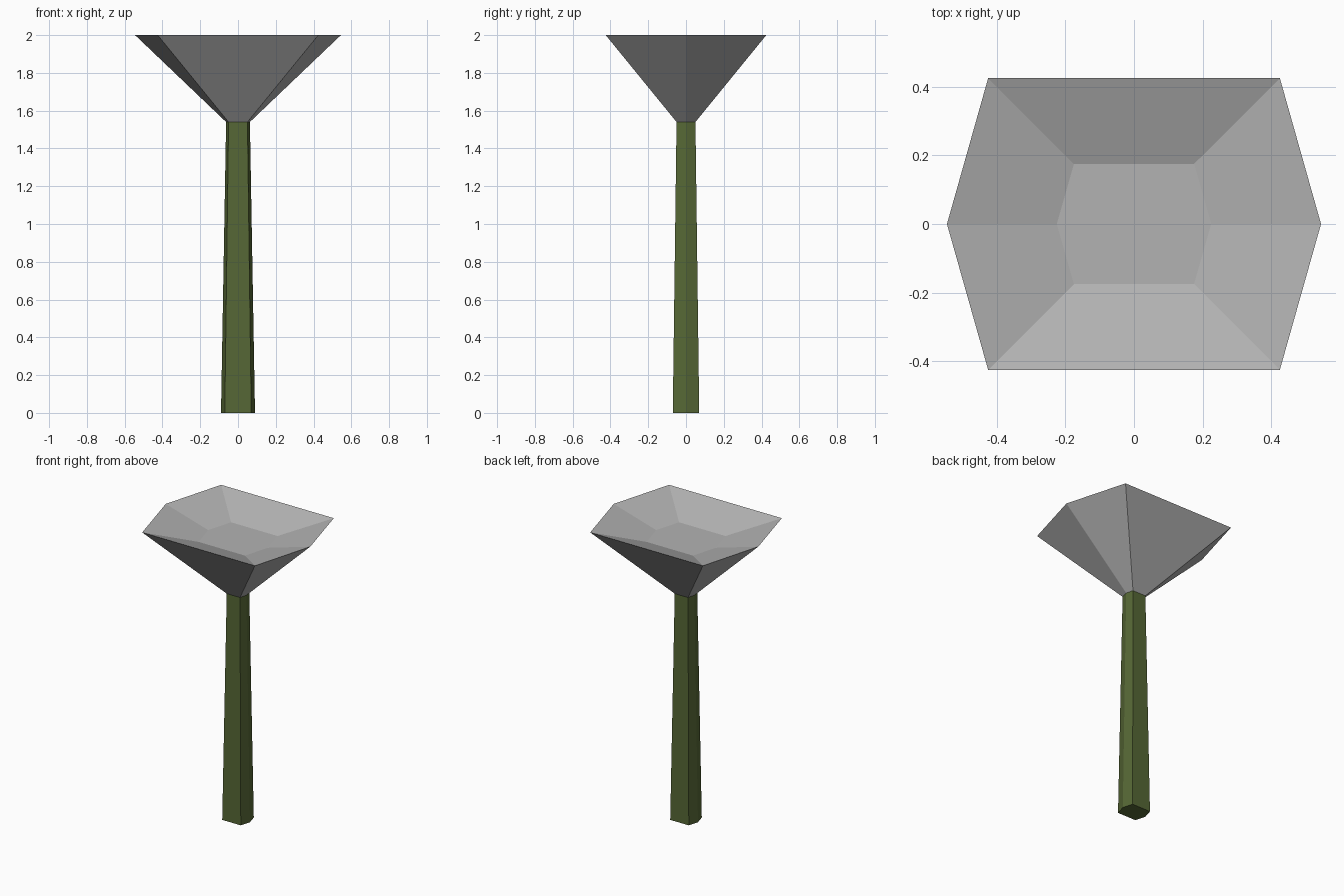
import bpy

if "Cube" in bpy.data.objects:
    bpy.data.objects.remove(bpy.data.objects["Cube"])


def material(name, rgb):
    m = bpy.data.materials.new(name)
    m.diffuse_color = (*rgb, 1.0)
    m.use_nodes = True
    m.node_tree.nodes["Principled BSDF"].inputs["Base Color"].default_value = m.diffuse_color
    return m


def hex_ring(tip, corner, z):
    """Stretched hexagon: two tips on the x axis, four square corners."""
    return [(tip, 0, z), (corner, corner, z), (-corner, corner, z),
            (-tip, 0, z), (-corner, -corner, z), (corner, -corner, z)]


def hex_loft(name, levels, mat):
    """Closed solid lofted through hexagons, listed from bottom to top."""
    verts = [v for level in levels for v in hex_ring(*level)]
    faces = [tuple(reversed(range(6)))]
    for r in range(len(levels) - 1):
        for i in range(6):
            j = (i + 1) % 6
            faces.append((r * 6 + i, r * 6 + j, r * 6 + 6 + j, r * 6 + 6 + i))
    last = (len(levels) - 1) * 6
    faces.append(tuple(range(last, last + 6)))
    mesh = bpy.data.meshes.new(name)
    mesh.from_pydata(verts, [], faces)
    mesh.materials.append(mat)
    mesh.update()
    obj = bpy.data.objects.new(name, mesh)
    bpy.context.collection.objects.link(obj)
    return obj


olive = material("olive_green", (0.093, 0.136, 0.036))
grey = material("mid_grey", (0.45, 0.45, 0.45))

# Tapered six-sided stem
hex_loft("stem", [(0.09, 0.07, 0), (0.063, 0.05, 1.54)], olive)

# Flared bowl: outer flare, sharp rim, shallow recess with a flat floor
hex_loft("bowl", [(0.063, 0.05, 1.54), (0.545, 0.425, 2.0),
                  (0.225, 0.175, 1.907)], grey)
